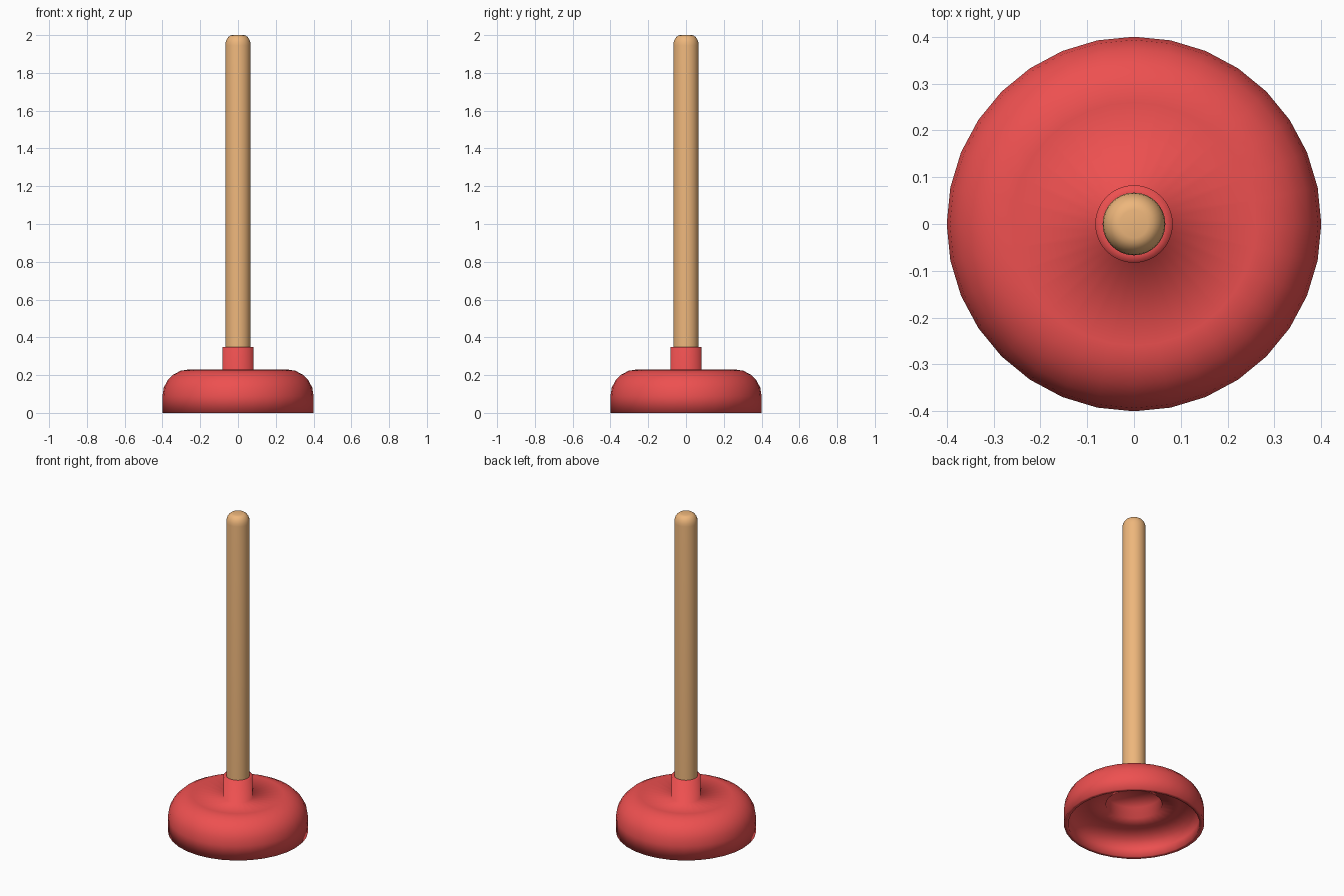
import bpy, bmesh, math

if "Cube" in bpy.data.objects:
    bpy.data.objects.remove(bpy.data.objects["Cube"])

SIDES = 32


def material(name, color):
    m = bpy.data.materials.new(name)
    m.diffuse_color = color
    m.use_nodes = True
    m.node_tree.nodes["Principled BSDF"].inputs["Base Color"].default_value = m.diffuse_color
    return m


def lathe(name, profile, mat, angle):
    """Revolve an (r, z) profile about z; points with r = 0 merge to a pole."""
    bm = bmesh.new()
    verts = [bm.verts.new((r, 0, z)) for r, z in profile]
    edges = [bm.edges.new(p) for p in zip(verts, verts[1:])]
    bmesh.ops.spin(bm, geom=verts + edges, cent=(0, 0, 0), axis=(0, 0, 1),
                   angle=math.tau, steps=SIDES)
    bmesh.ops.remove_doubles(bm, verts=bm.verts, dist=1e-4)
    bmesh.ops.recalc_face_normals(bm, faces=bm.faces)
    me = bpy.data.meshes.new(name)
    bm.to_mesh(me)
    bm.free()
    me.materials.append(mat)
    ob = bpy.data.objects.new(name, me)
    bpy.context.collection.objects.link(ob)
    bpy.ops.object.select_all(action='DESELECT')
    bpy.context.view_layer.objects.active = ob
    ob.select_set(True)
    bpy.ops.object.shade_smooth_by_angle(angle=math.radians(angle))
    return ob


def arc(cr, cz, a, b, steps=5):
    """Quarter ellipse from the side (cr + a, cz) to the top (cr, cz + b)."""
    return [(cr + a * math.cos(i * math.pi / 2 / steps),
             cz + b * math.sin(i * math.pi / 2 / steps)) for i in range(steps + 1)]


red = material("red_rubber", (0.85, 0.08, 0.08, 1))
wood = material("wood", (0.85, 0.47, 0.2, 1))

# hollow rubber cup: recessed ceiling centre, inner wall, lip,
# rounded outer wall, dished top, collar
inner = [(0, 0.20), (0.16, 0.20), (0.16, 0.13)]
inner += arc(0.26, 0.05, 0.115, 0.08)[::-1] + [(0.375, 0)]
outer = [(0.40, 0)] + arc(0.26, 0.09, 0.14, 0.14)
top = [(0.083, 0.215), (0.083, 0.35), (0.066, 0.35)]
lathe("rubber_cup", inner + outer + top, red, 180)

# wooden handle with rounded end, seated in the collar
lathe("handle", [(0, 0.21), (0.067, 0.21)] + arc(0.03, 1.945, 0.037, 0.055) + [(0, 2.0)],
      wood, 60)
